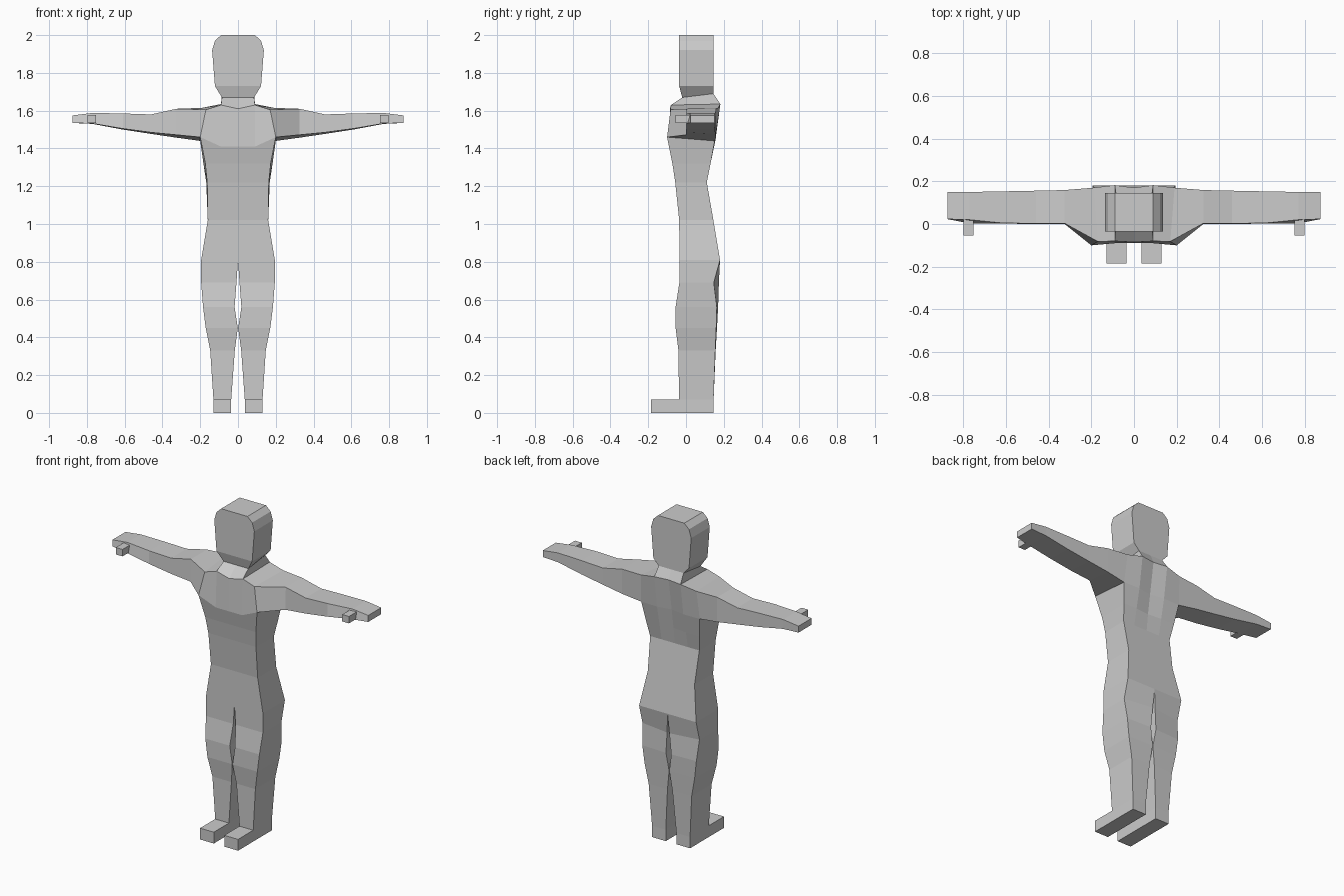
import bpy, bmesh

if "Cube" in bpy.data.objects:
    bpy.data.objects.remove(bpy.data.objects["Cube"])

grey = bpy.data.materials.new("light grey")
grey.diffuse_color = (0.6, 0.6, 0.6, 1)
grey.use_nodes = True
grey.node_tree.nodes["Principled BSDF"].inputs["Base Color"].default_value = grey.diffuse_color


def loft(name, rings, closed=True, cap_start=False, cap_end=False):
    """Skin a list of equal-length point rings, then mirror left to right."""
    bm = bmesh.new()
    rows = [[bm.verts.new(p) for p in ring] for ring in rings]
    n = len(rows[0])
    for a, b in zip(rows, rows[1:]):
        for i in range(n if closed else n - 1):
            j = (i + 1) % n
            bm.faces.new((a[i], a[j], b[j], b[i]))
    if cap_start:
        bm.faces.new(rows[0][::-1])
    if cap_end:
        bm.faces.new(rows[-1])
    mesh = bpy.data.meshes.new(name)
    bm.to_mesh(mesh)
    bm.free()
    mesh.materials.append(grey)
    obj = bpy.data.objects.new(name, mesh)
    bpy.context.collection.objects.link(obj)
    mirror = obj.modifiers.new("mirror", 'MIRROR')
    mirror.use_clip = True
    return obj


def rect(x0, x1, y0, y1, z):
    return [(x0, y0, z), (x1, y0, z), (x1, y1, z), (x0, y1, z)]


# torso half: front centre, front mid, front side, back side, back mid, back centre
def level(z, w_front, w_back, y_front, y_back, groove=0):
    return [(0, y_front, z), (0.09, y_front, z), (w_front, y_front, z),
            (w_back, y_back, z), (0.09, y_back, z), (0, y_back - groove, z)]


chest = [(0, -0.09, 1.41), (0.09, -0.09, 1.41), (0.2, -0.1, 1.46),
         (0.2, 0.152, 1.44), (0.09, 0.155, 1.44), (0, 0.14, 1.44)]
shoulder = [(0, -0.085, 1.61), (0.09, -0.08, 1.63), (0.17, -0.082, 1.605),
            (0.19, 0.17, 1.615), (0.09, 0.182, 1.635), (0, 0.17, 1.635)]
loft("torso", [level(0.81, 0.195, 0.195, -0.035, 0.18),
               level(1.02, 0.16, 0.16, -0.036, 0.145),
               level(1.22, 0.163, 0.168, -0.057, 0.11),
               level(1.32, 0.173, 0.183, -0.072, 0.13, 0.008),
               chest, shoulder], closed=False)

# shoulder tops beside the neck
loft("shoulder_top", [[shoulder[1], shoulder[4]], [shoulder[2], shoulder[3]]], closed=False)

# neck
neck_top = [(0, -0.02, 1.67), (0.085, -0.02, 1.67), (0.085, 0.145, 1.69), (0, 0.145, 1.69)]
loft("neck", [[shoulder[0], shoulder[1], shoulder[4], shoulder[5]], neck_top], closed=False)

# head, with narrowed jaw and bevelled crown
head = [neck_top]
for w, z in ((0.122, 1.73), (0.137, 1.92), (0.122, 1.97), (0.09, 2.0)):
    head.append(rect(0, w, -0.036, 0.145, z))
loft("head", head, closed=False, cap_end=True)

# arms: x, top front y, bottom front y, back y, bottom front z, bottom back z, top z
arm = [[shoulder[2], chest[2], chest[3], shoulder[3]]]
for x, yt, yb, back, zf, zb, top in (
        (0.325, 0.003, 0.0, 0.159, 1.472, 1.457, 1.61),
        (0.46, 0.003, 0.0, 0.156, 1.485, 1.477, 1.58),
        (0.61, 0.004, 0.002, 0.153, 1.505, 1.5, 1.585),
        (0.77, 0.02, 0.003, 0.15, 1.532, 1.53, 1.588),
        (0.875, 0.023, 0.023, 0.15, 1.535, 1.535, 1.575)):
    arm.append([(x, yt, top), (x, yb, zf), (x, back, zb), (x, back, top)])
loft("arm", arm, cap_end=True)

# thumbs
loft("thumb", [rect(0.752, 0.798, -0.055, 0.04, 1.535),
               rect(0.752, 0.798, -0.055, 0.04, 1.578)], cap_start=True, cap_end=True)

# legs: z, inner x, outer x, front y, inner back y, outer back y
leg = []
for z, xi, xo, yf, bi, bo in (
        (0.81, 0.0, 0.195, -0.035, 0.18, 0.18),
        (0.69, 0.008, 0.195, -0.035, 0.174, 0.147),
        (0.56, 0.018, 0.185, -0.055, 0.17, 0.163),
        (0.45, 0.001, 0.171, -0.055, 0.164, 0.16),
        (0.33, 0.017, 0.147, -0.04, 0.157, 0.155),
        (0.07, 0.036, 0.13, -0.037, 0.146, 0.146)):
    leg.append([(xi, yf, z), (xo, yf, z), (xo, bo, z), (xi, bi, z)])
loft("leg", leg)

# feet
loft("foot", [rect(0.036, 0.13, -0.185, 0.146, 0), rect(0.036, 0.13, -0.185, 0.146, 0.07)],
     cap_start=True, cap_end=True)

# consistent outward faces
for obj in bpy.context.collection.objects:
    bm = bmesh.new()
    bm.from_mesh(obj.data)
    bmesh.ops.recalc_face_normals(bm, faces=bm.faces)
    bm.to_mesh(obj.data)
    bm.free()
